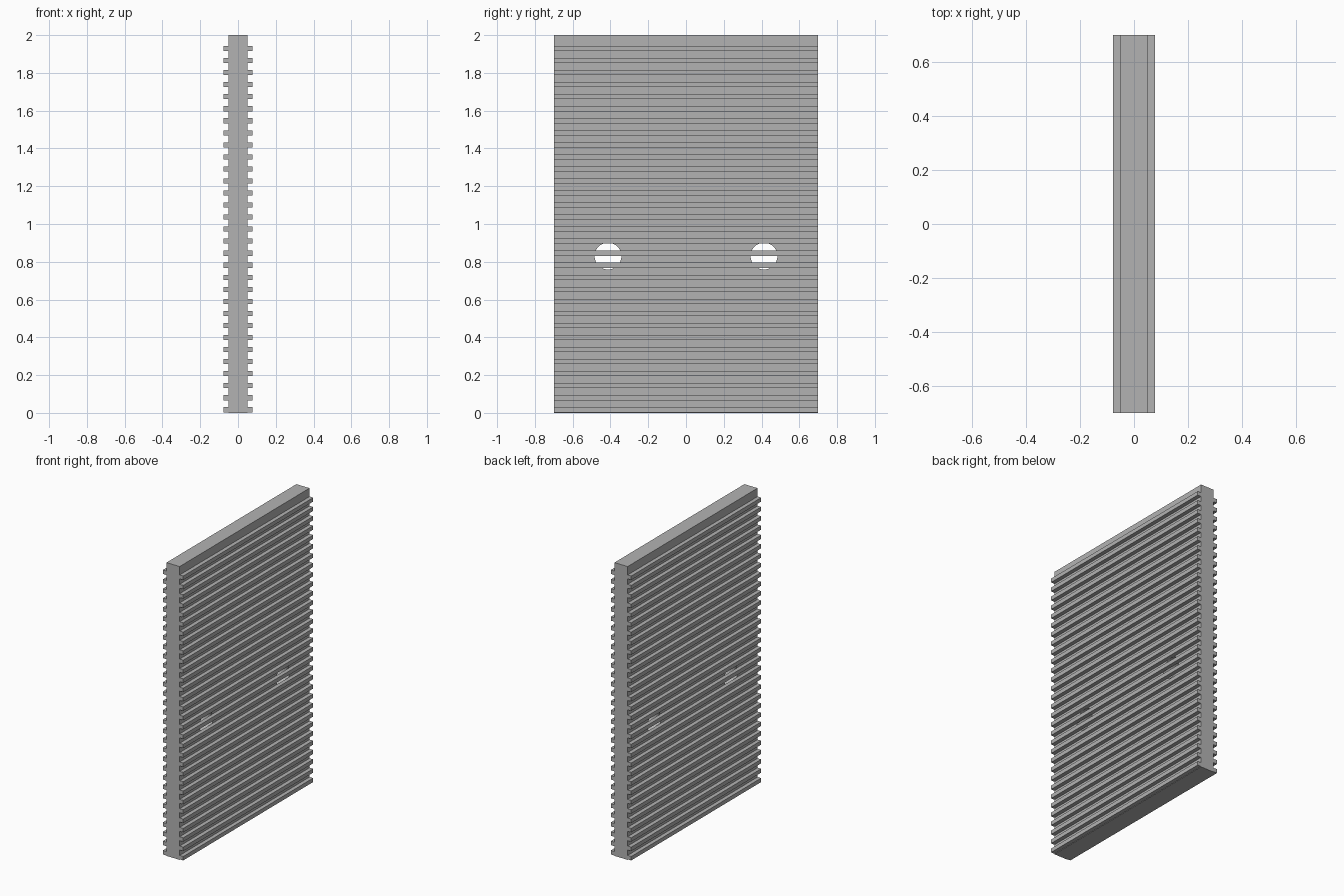
import bpy

cube = bpy.data.objects.get("Cube")
if cube:
    bpy.data.objects.remove(cube, do_unlink=True)

HALF_CORE, RIB_OUT = 0.05, 0.077
HALF_LENGTH, HEIGHT = 0.70, 2.0
RIB_HEIGHT, RIB_PITCH, RIB_COUNT, RIB_START = 0.027, 0.06375, 31, 0.003
HOLE_Y, HOLE_Z, HOLE_RADIUS = 0.413, 0.83, 0.071

grey = bpy.data.materials.new("plain grey")
grey.use_nodes = True
colour = (0.45, 0.45, 0.45, 1)
grey.diffuse_color = colour
grey.node_tree.nodes["Principled BSDF"].inputs["Base Color"].default_value = colour


def box(name, low, high):
    """Box between two corners, with its origin at the world origin."""
    bpy.ops.mesh.primitive_cube_add(size=1)
    obj = bpy.context.object
    obj.name = name
    for v in obj.data.vertices:
        v.co = [h if c > 0 else l for c, l, h in zip(v.co, low, high)]
    obj.data.materials.append(grey)
    return obj


# Core slab
slab = box("core_slab", (-HALF_CORE, -HALF_LENGTH, 0), (HALF_CORE, HALF_LENGTH, HEIGHT))

# Two round through-holes in the slab, crossed by the ribs
for side in (-1, 1):
    bpy.ops.mesh.primitive_cylinder_add(vertices=48, radius=HOLE_RADIUS, depth=0.3,
                                        location=(0, side * HOLE_Y, HOLE_Z),
                                        rotation=(0, 1.5708, 0))
    cutter = bpy.context.object
    cutter.name = "hole_cutter"
    cutter.data.materials.append(grey)
    cutter.hide_render = True
    cutter.hide_viewport = True
    cutter.display_type = 'WIRE'
    cut = slab.modifiers.new("hole", 'BOOLEAN')
    cut.operation, cut.solver, cut.object = 'DIFFERENCE', 'EXACT', cutter

# Horizontal ribs repeated up both broad faces
ribs = box("ribs", (HALF_CORE, -HALF_LENGTH, RIB_START),
           (RIB_OUT, HALF_LENGTH, RIB_START + RIB_HEIGHT))
rows = ribs.modifiers.new("rows", 'ARRAY')
rows.count = RIB_COUNT
rows.use_relative_offset = False
rows.use_constant_offset = True
rows.constant_offset_displace = (0, 0, RIB_PITCH)
mirror = ribs.modifiers.new("both faces", 'MIRROR')
mirror.use_axis = (True, False, False)
mirror.use_mirror_merge = False
